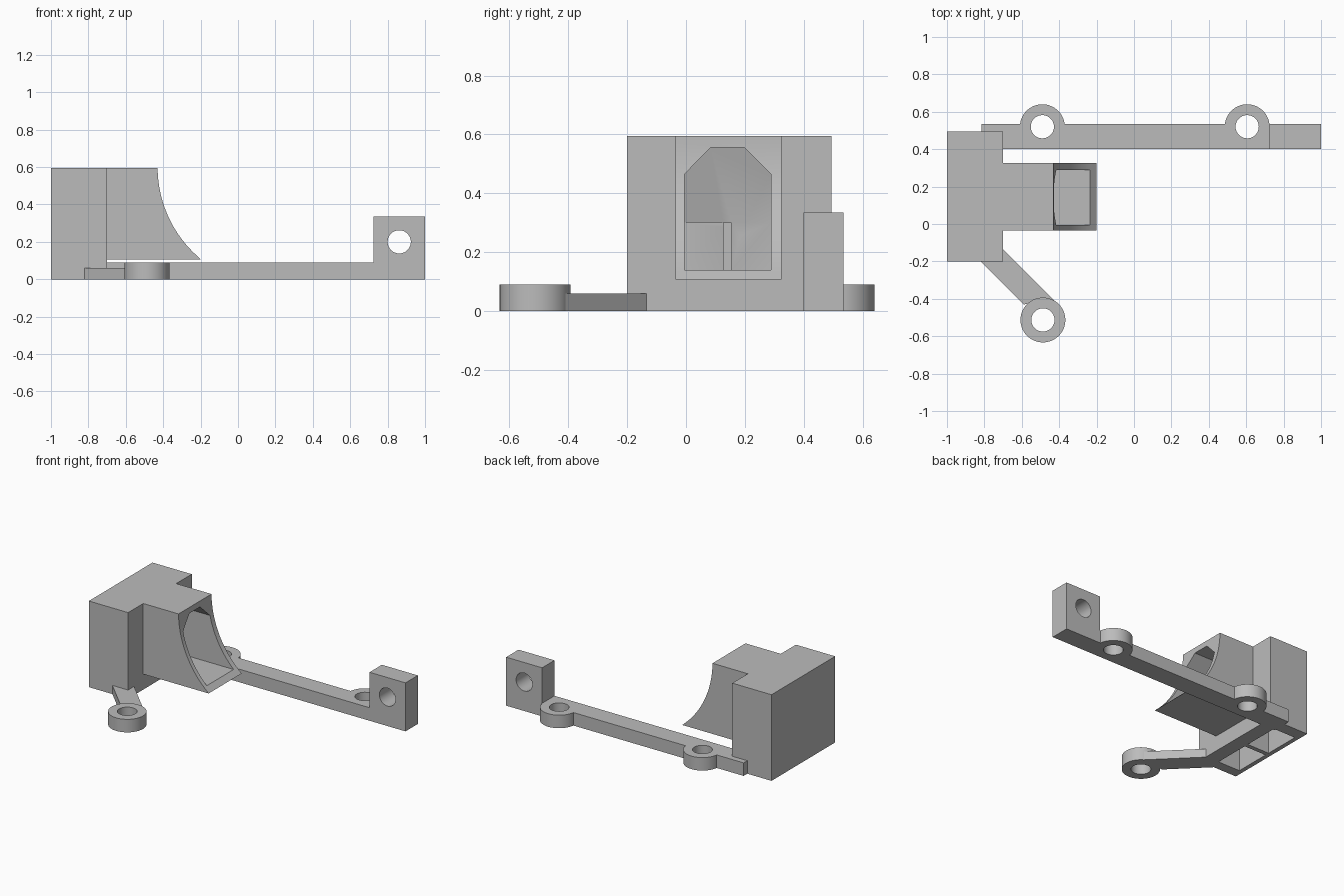
import bpy, bmesh, math
from mathutils import Vector

old = bpy.data.objects.get("Cube")
if old:
    bpy.data.objects.remove(old, do_unlink=True)

grey = bpy.data.materials.new("plain_grey")
grey.use_nodes = True
colour = (0.5, 0.5, 0.5, 1)
grey.diffuse_color = colour
grey.node_tree.nodes["Principled BSDF"].inputs["Base Color"].default_value = colour


def loft(name, start, end):
    """Solid between two matching closed outlines."""
    bm = bmesh.new()
    a = [bm.verts.new(p) for p in start]
    b = [bm.verts.new(p) for p in end]
    bm.faces.new(a)
    bm.faces.new(b[::-1])
    for i in range(len(a)):
        j = (i + 1) % len(a)
        bm.faces.new((a[i], b[i], b[j], a[j]))
    bmesh.ops.recalc_face_normals(bm, faces=bm.faces)
    mesh = bpy.data.meshes.new(name)
    bm.to_mesh(mesh)
    bm.free()
    mesh.materials.append(grey)
    ob = bpy.data.objects.new(name, mesh)
    bpy.context.collection.objects.link(ob)
    return ob


def extrude(name, outline, shift):
    pts = [Vector(p) for p in outline]
    return loft(name, pts, [p + Vector(shift) for p in pts])


def block(name, x0, x1, y0, y1, z0, z1):
    base = [(x0, y0, z0), (x1, y0, z0), (x1, y1, z0), (x0, y1, z0)]
    return extrude(name, base, (0, 0, z1 - z0))


def disc(name, x, y, radius, z0, z1):
    angles = [math.tau * i / 64 for i in range(64)]
    ring = [(x + radius * math.cos(t), y + radius * math.sin(t), z0) for t in angles]
    return extrude(name, ring, (0, 0, z1 - z0))


def combine(target, tool, operation):
    """Apply a boolean and remove the tool object."""
    tool.hide_render = True
    mod = target.modifiers.new("boolean", "BOOLEAN")
    mod.operation, mod.object, mod.solver = operation, tool, "EXACT"
    bpy.ops.object.select_all(action="DESELECT")
    bpy.context.view_layer.objects.active = target
    target.select_set(True)
    bpy.ops.object.modifier_apply(modifier=mod.name)
    bpy.data.objects.remove(tool, do_unlink=True)


# Fan box with the nozzle and its curved mouth
housing = block("duct_housing", -1, -0.7, -0.2, 0.495, 0, 0.595)
cx, cz, r = 0.21, 0.6, 0.64
sweep = math.radians(50.4)
mouth = [(cx - r * math.cos(sweep * i / 24), -0.035, cz - r * math.sin(sweep * i / 24))
         for i in range(25)]
mouth[0] = (cx - r, -0.035, 0.595)
mouth[-1] = (-0.2, -0.035, 0.107)
nozzle = extrude("nozzle", [(-0.8, -0.035, 0.595)] + mouth + [(-0.8, -0.035, 0.107)],
                 (0, 0.36, 0))
combine(housing, nozzle, "UNION")

# Air channel with chamfered roof and sloping back
section = [(-0.005, 0.14), (0.288, 0.14), (0.288, 0.465),
           (0.198, 0.555), (0.083, 0.555), (-0.005, 0.465)]
channel = loft("channel_cutter",
               [(-0.87 if z > 0.5 else -0.97, y, z) for y, z in section],
               [(0.1, y, z) for y, z in section])
combine(housing, channel, "DIFFERENCE")

# Two intake openings underneath, with a rib between them
for y0, y1 in ((-0.13, 0.125), (0.155, 0.41)):
    combine(housing, block("intake_cutter", -0.97, -0.8, y0, y1, -0.1, 0.3), "DIFFERENCE")
rib = block("intake_rib", -0.975, -0.8, 0.125, 0.155, 0, 0.3)

# Mounting rail with end post and two screw eyes
rail = block("mounting_rail", -0.815, 0.9, 0.4, 0.535, 0, 0.09)
combine(rail, block("end_post", 0.725, 1, 0.4, 0.535, 0, 0.335), "UNION")
eyes = (-0.49, 0.605)
for x in eyes:
    combine(rail, disc("eye", x, 0.52, 0.12, 0, 0.09), "UNION")
for x in eyes:
    combine(rail, disc("eye_hole", x, 0.52, 0.062, -0.1, 0.2), "DIFFERENCE")
post_hole = [(0.862 + 0.062 * math.cos(math.tau * i / 64), 0.3,
              0.2 + 0.062 * math.sin(math.tau * i / 64)) for i in range(64)]
combine(rail, extrude("post_hole", post_hole, (0, 0.4, 0)), "DIFFERENCE")

# Diagonal arm with its screw eye
arm = extrude("front_arm", [(-0.82, -0.2, 0), (-0.7, -0.135, 0),
                            (-0.425, -0.41, 0), (-0.59, -0.43, 0)], (0, 0, 0.06))
arm_eye = disc("front_arm_eye", -0.487, -0.513, 0.12, 0, 0.09)
combine(arm_eye, disc("arm_hole", -0.487, -0.513, 0.062, -0.1, 0.2), "DIFFERENCE")

# Smooth round walls, keep corners crisp
bpy.ops.object.select_all(action="DESELECT")
for ob in (housing, rib, rail, arm, arm_eye):
    ob.select_set(True)
bpy.context.view_layer.objects.active = housing
bpy.ops.object.shade_smooth_by_angle(angle=math.radians(30))
